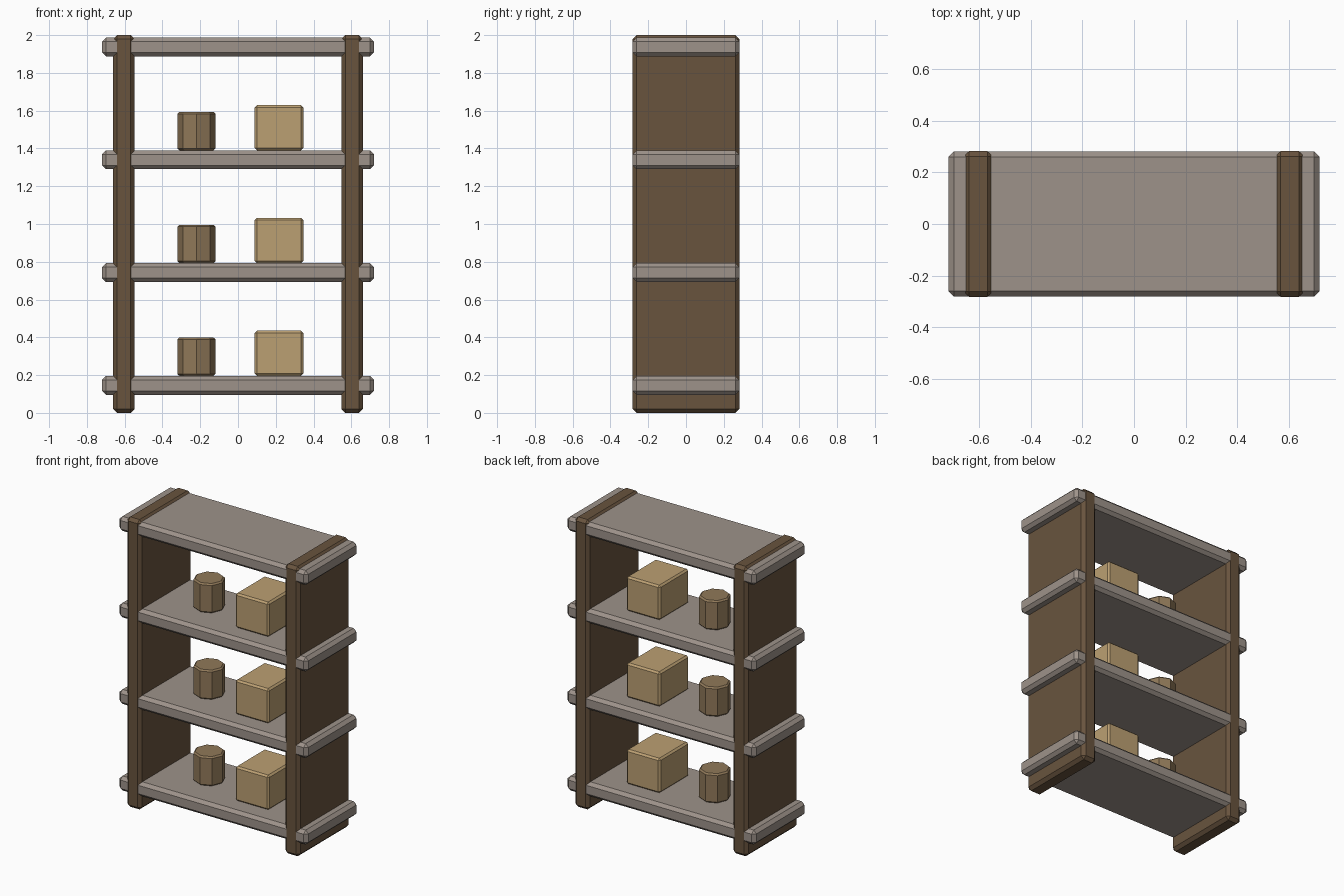
import bpy, bmesh, math
from mathutils import Matrix

if "Cube" in bpy.data.objects:
    bpy.data.objects.remove(bpy.data.objects["Cube"])


def material(name, rgb):
    m = bpy.data.materials.new(name)
    m.diffuse_color = (*rgb, 1)
    m.use_nodes = True
    m.node_tree.nodes["Principled BSDF"].inputs["Base Color"].default_value = m.diffuse_color
    return m


DARK_WOOD = material("dark_wood", (0.14, 0.088, 0.048))
GREY_WOOD = material("grey_wood", (0.34, 0.29, 0.255))
CARDBOARD = material("cardboard", (0.50, 0.35, 0.17))
CLAY = material("clay", (0.28, 0.19, 0.10))


def finish(name, bm, loc, mat, bevel):
    mesh = bpy.data.meshes.new(name)
    bm.to_mesh(mesh)
    bm.free()
    mesh.materials.append(mat)
    ob = bpy.data.objects.new(name, mesh)
    ob.location = loc
    bpy.context.collection.objects.link(ob)
    mod = ob.modifiers.new("chamfer", 'BEVEL')
    mod.width = bevel
    mod.segments = 1
    mod.limit_method = 'ANGLE'
    mod.angle_limit = math.radians(50)
    return ob


def box(name, size, loc, mat, bevel):
    bm = bmesh.new()
    bmesh.ops.create_cube(bm, size=1, matrix=Matrix.Diagonal((*size, 1)))
    return finish(name, bm, loc, mat, bevel)


def jar(name, radius, height, loc, mat, bevel):
    bm = bmesh.new()
    bmesh.ops.create_cone(bm, cap_ends=True, segments=8, radius1=radius,
                          radius2=radius, depth=height,
                          matrix=Matrix.Rotation(math.pi / 2, 4, 'Z'))
    return finish(name, bm, loc, mat, bevel)


# Side panels
for side, label in ((-1, "left"), (1, "right")):
    box(f"{label}_side_panel", (0.113, 0.566, 2.0), (side * 0.604, 0, 1.0), DARK_WOOD, 0.021)

# Shelves, the lower three each carrying a jar and a box
for i in range(4):
    z = 0.146 + i * 0.597
    box(f"shelf_{i + 1}", (1.44, 0.564, 0.10), (0, 0, z), GREY_WOOD, 0.021)
    if i < 3:
        top = z + 0.05
        jar(f"jar_{i + 1}", 0.101, 0.203, (-0.22, 0, top + 0.1015), CLAY, 0.01)
        box(f"storage_box_{i + 1}", (0.257, 0.32, 0.239), (0.217, 0, top + 0.1195), CARDBOARD, 0.012)
